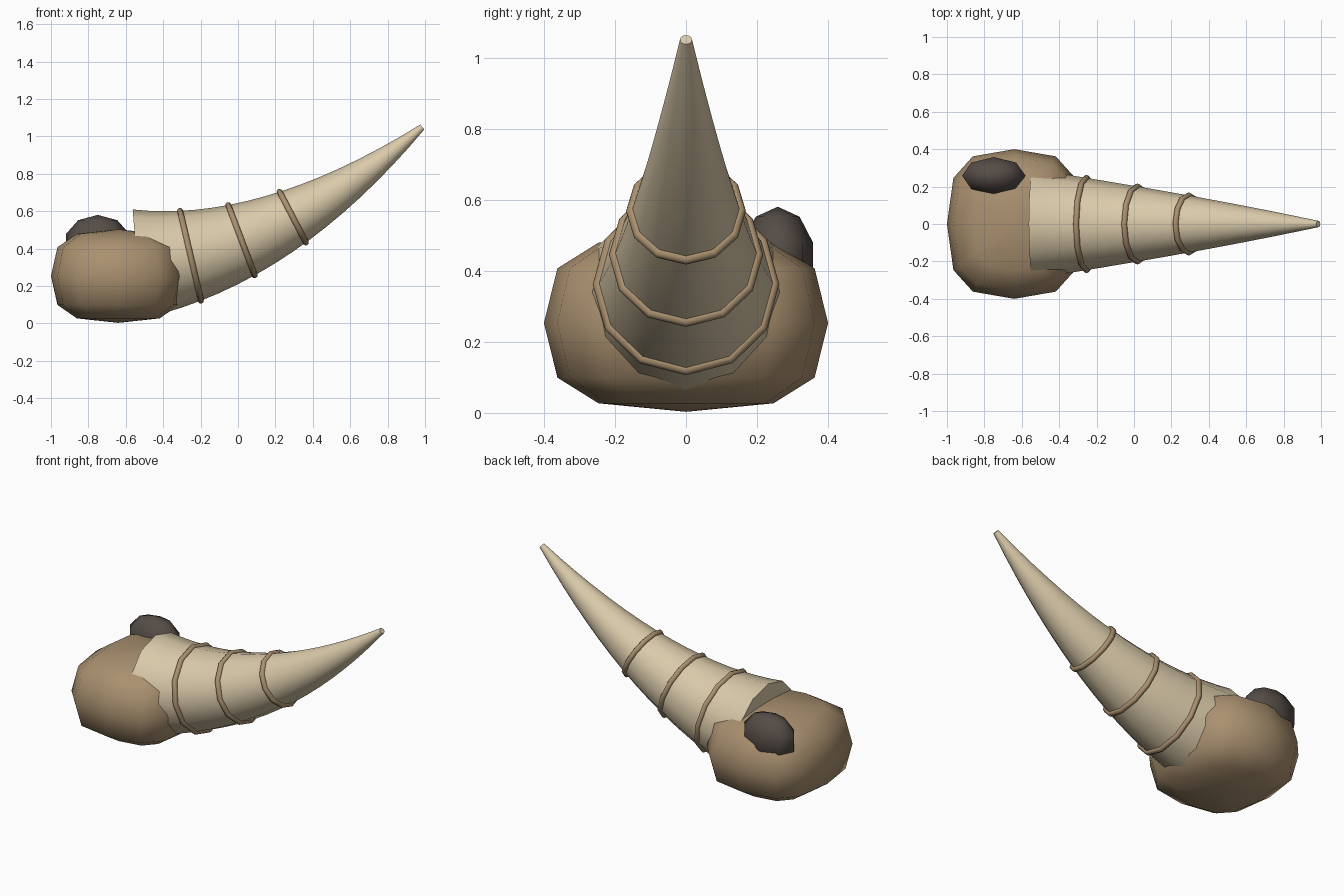
import bpy, bmesh
from math import sin, cos, pi, copysign
from mathutils import Vector

if "Cube" in bpy.data.objects:
    bpy.data.objects.remove(bpy.data.objects["Cube"])


def material(name, color):
    m = bpy.data.materials.new(name)
    m.diffuse_color = (*color, 1)
    m.use_nodes = True
    m.node_tree.nodes["Principled BSDF"].inputs["Base Color"].default_value = m.diffuse_color
    return m


BODY = material("tan", (0.40, 0.28, 0.16))
HORN = material("ivory", (0.70, 0.59, 0.40))
DARK = material("dark_brown", (0.09, 0.072, 0.062))


def finish(name, bm, mat, angle=1.1):
    bmesh.ops.recalc_face_normals(bm, faces=bm.faces)
    mesh = bpy.data.meshes.new(name)
    bm.to_mesh(mesh)
    bm.free()
    mesh.materials.append(mat)
    ob = bpy.data.objects.new(name, mesh)
    bpy.context.collection.objects.link(ob)
    bpy.ops.object.select_all(action='DESELECT')
    ob.select_set(True)
    bpy.context.view_layer.objects.active = ob
    bpy.ops.object.shade_smooth_by_angle(angle=angle)
    return ob


def ellipsoid(name, center, radii, segs, bands, mat, power=1.0):
    """UV sphere with its coordinates boxed out by a superellipse power."""
    def p(v):
        return copysign(abs(v) ** power, v) if abs(v) > 1e-6 else 0.0
    bm = bmesh.new()
    bmesh.ops.create_uvsphere(bm, u_segments=segs, v_segments=bands, radius=1)
    for v in bm.verts:
        h = (v.co.x ** 2 + v.co.y ** 2) ** 0.5
        cx, cy = (v.co.x / h, v.co.y / h) if h > 1e-5 else (0, 0)
        v.co = Vector((p(cx) * p(h) * radii[0], p(cy) * p(h) * radii[1],
                       p(v.co.z) * radii[2])) + Vector(center)
    return finish(name, bm, mat)


# Horn centre line: a quadratic curve in the xz plane
A, B, C = Vector((-.54, 0, .317)), Vector((.21, 0, .376)), Vector((.985, 0, 1.05))
R0, R1, SIDES = 0.293, 0.017, 12


def point(t):
    return A * (1 - t) ** 2 + B * 2 * t * (1 - t) + C * t * t


def frame(t):
    tan = ((B - A) * (1 - t) + (C - B) * t).normalized()
    return tan, Vector((-tan.z, 0, tan.x))


def arc(t, n=60):
    return sum((point(t * (i + 1) / n) - point(t * i / n)).length for i in range(n))


def radius(t):
    return R0 + (R1 - R0) * arc(t) / arc(1)


def around(t, r, a, along=0.0):
    tan, up = frame(t)
    return point(t) + (up * cos(a) + Vector((0, 1, 0)) * sin(a)) * r + tan * along


def bridge(bm, r1, r2):
    n = len(r1)
    for j in range(n):
        bm.faces.new((r1[j], r1[(j + 1) % n], r2[(j + 1) % n], r2[j]))


# Body and dark lump
ellipsoid("body", (-.64, 0, .253), (.36, .40, .25), 12, 6, BODY, 0.7)
ellipsoid("dark_lump", (-.75, .258, .433), (.178, .105, .147), 8, 5, DARK)

# Tapered curved horn
bm = bmesh.new()
STEPS = 16
loops = [[bm.verts.new(around(i / STEPS, radius(i / STEPS), 2 * pi * j / SIDES))
          for j in range(SIDES)] for i in range(STEPS + 1)]
for lo, hi in zip(loops, loops[1:]):
    bridge(bm, lo, hi)
bm.faces.new(loops[0])
bm.faces.new(loops[-1])
finish("horn", bm, HORN)

# Raised bands around the horn
TUBE, TS = 0.016, 8
for k, t in enumerate((0.19, 0.37, 0.55)):
    bm = bmesh.new()
    rings = [[bm.verts.new(around(t, radius(t) + TUBE * cos(2 * pi * i / TS),
                                  2 * pi * j / SIDES, TUBE * sin(2 * pi * i / TS)))
              for j in range(SIDES)] for i in range(TS)]
    for i in range(TS):
        bridge(bm, rings[i], rings[(i + 1) % TS])
    finish(f"horn_band_{k + 1}", bm, BODY)
